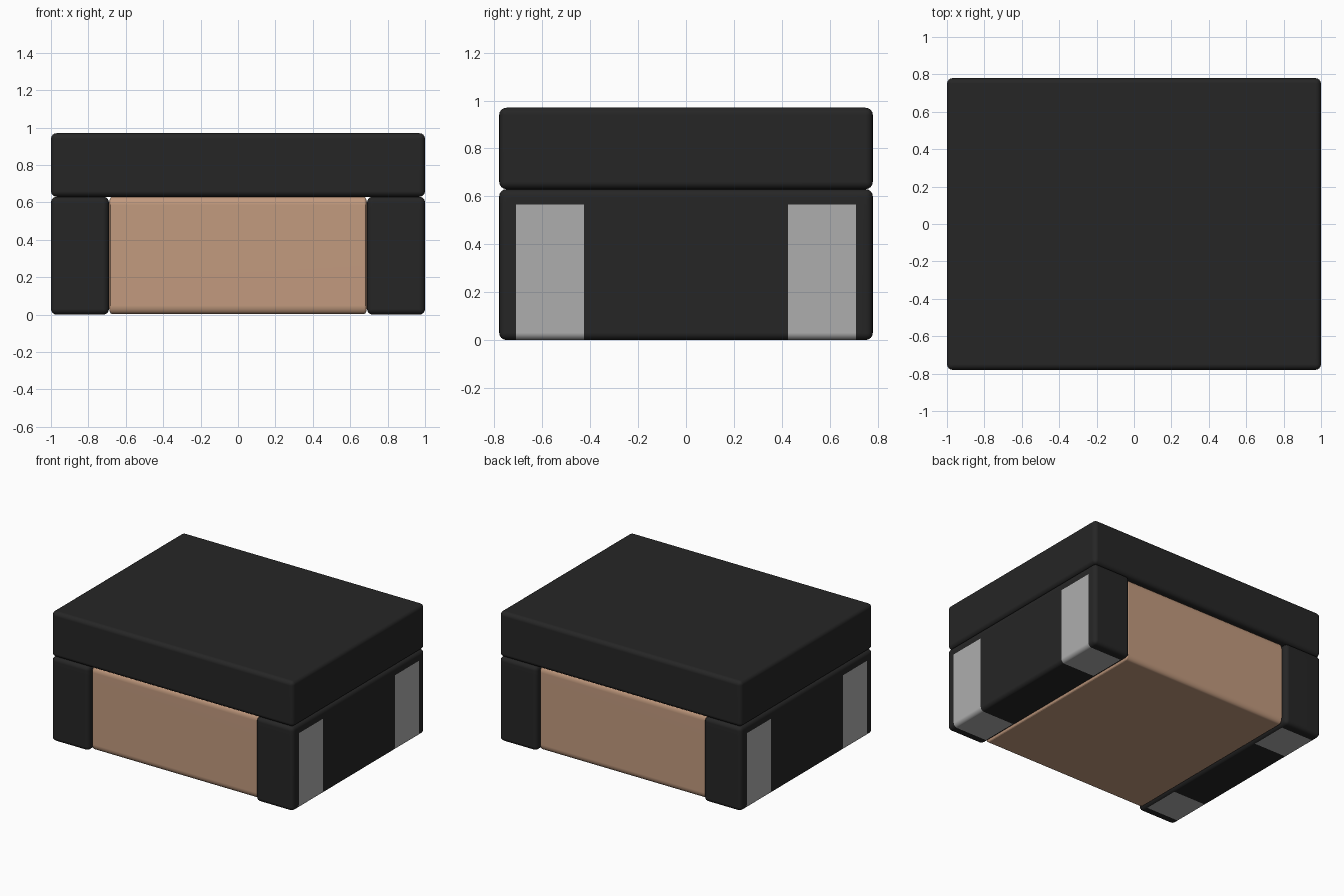
import bpy, bmesh
from mathutils import Vector

if "Cube" in bpy.data.objects:
    bpy.data.objects.remove(bpy.data.objects["Cube"], do_unlink=True)


def make_material(name, color):
    mat = bpy.data.materials.new(name)
    mat.use_nodes = True
    rgba = (*color, 1.0)
    mat.diffuse_color = rgba
    bsdf = next(n for n in mat.node_tree.nodes if n.type == 'BSDF_PRINCIPLED')
    bsdf.inputs["Base Color"].default_value = rgba
    bsdf.inputs["Roughness"].default_value = 0.6
    return mat


black = make_material("charcoal black", (0.019, 0.019, 0.019))
grey = make_material("terminal grey", (0.42, 0.42, 0.42))
tan = make_material("copper tan", (0.54, 0.325, 0.21))


def rounded_box(low, high, radius):
    """Box between two corners, with a separate rounding radius per axis."""
    low, high, radius = Vector(low), Vector(high), Vector(radius)
    bm = bmesh.new()
    bmesh.ops.create_cube(bm, size=1)
    # Bevel in a space where the radius is one, then stretch back
    for v in bm.verts:
        v.co = Vector((v.co[i] * (high[i] - low[i]) / radius[i] for i in range(3)))
    bmesh.ops.bevel(bm, geom=bm.edges[:], offset=1, segments=4, profile=0.5, affect='EDGES')
    centre = (low + high) / 2
    for v in bm.verts:
        v.co = Vector((v.co[i] * radius[i] + centre[i] for i in range(3)))
    return bm


def finish(name, bm, materials):
    bmesh.ops.recalc_face_normals(bm, faces=bm.faces[:])
    mesh = bpy.data.meshes.new(name)
    bm.to_mesh(mesh)
    bm.free()
    for mat in materials:
        mesh.materials.append(mat)
    obj = bpy.data.objects.new(name, mesh)
    bpy.context.collection.objects.link(obj)
    bpy.ops.object.select_all(action='DESELECT')
    obj.select_set(True)
    bpy.context.view_layer.objects.active = obj
    bpy.ops.object.shade_smooth_by_angle()
    weighted = obj.modifiers.new("Weighted normals", 'WEIGHTED_NORMAL')
    weighted.keep_sharp = True
    return obj


def cut(bm, point, normal):
    geom = bm.verts[:] + bm.edges[:] + bm.faces[:]
    bmesh.ops.bisect_plane(bm, geom=geom, plane_co=point, plane_no=normal)


HALF_Y = 0.78
SEAM = 0.63
PAD_IN, PAD_OUT, PAD_TOP, PAD_X = 0.425, 0.71, 0.565, 0.715

# Lid
finish("lid", rounded_box((-1, -HALF_Y, SEAM), (1, HALF_Y, 0.97), (0.03,) * 3), [black])

# Core between the side blocks, slightly recessed
finish("core", rounded_box((-0.69, -0.75, 0.004), (0.69, 0.75, SEAM), (0.015, 0.03, 0.045)), [tan])

# Side blocks, with grey terminals wrapping from the outer face to the underside
for side, label in ((1, "left"), (-1, "right")):
    xs = sorted((side * 0.69, side))
    bm = rounded_box((xs[0], -HALF_Y, 0), (xs[1], HALF_Y, SEAM), (0.03,) * 3)
    for y in (-PAD_OUT, -PAD_IN, PAD_IN, PAD_OUT):
        cut(bm, (0, y, 0), (0, 1, 0))
    cut(bm, (0, 0, PAD_TOP), (0, 0, 1))
    cut(bm, (side * PAD_X, 0, 0), (1, 0, 0))
    for face in bm.faces:
        c = face.calc_center_median()
        on_pad = PAD_IN < abs(c.y) < PAD_OUT and c.z < PAD_TOP and abs(c.x) > PAD_X
        face.material_index = 1 if on_pad else 0
    finish(label + "_side_block", bm, [black, grey])
